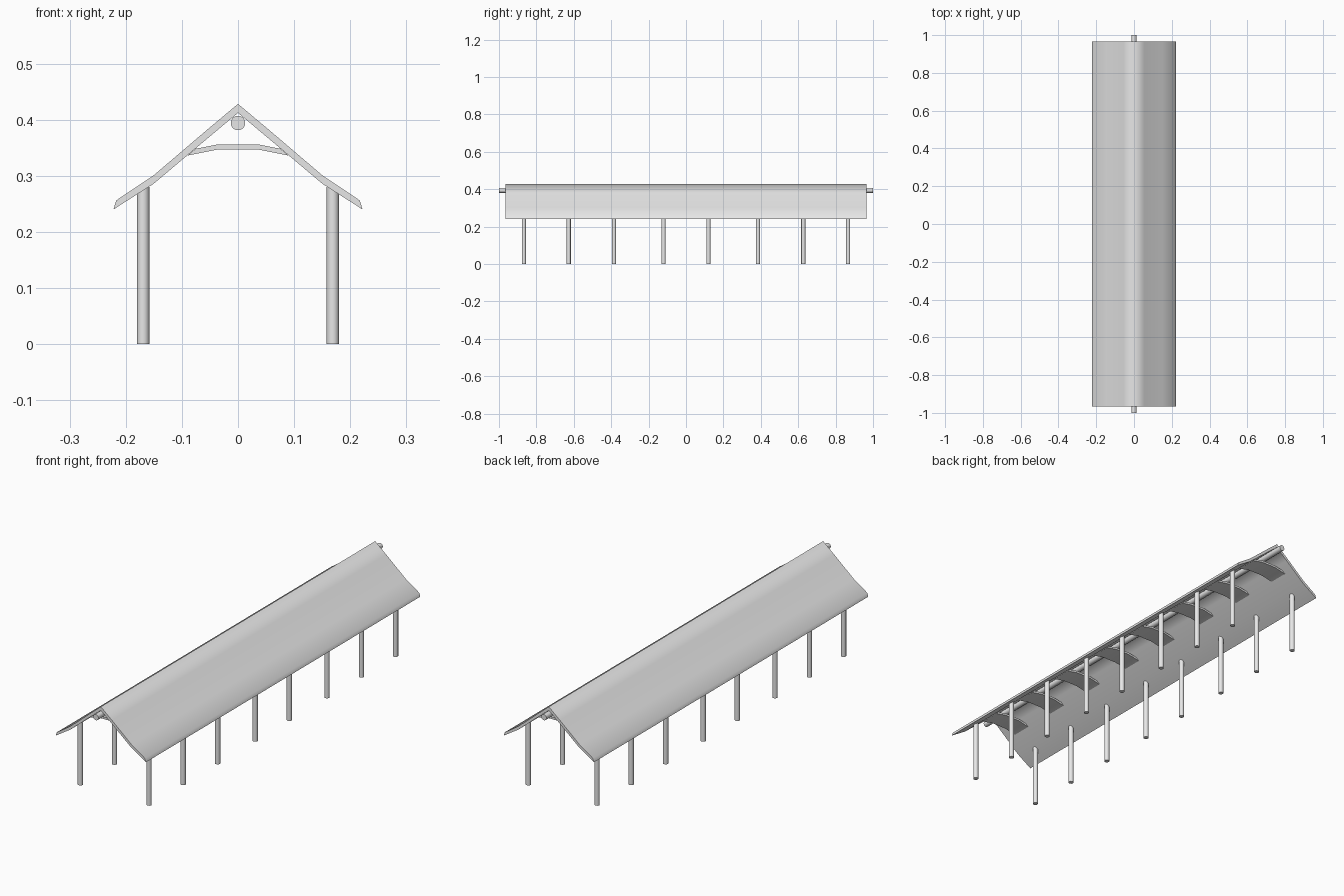
import bpy, bmesh, math
from mathutils import Matrix

cube = bpy.data.objects.get("Cube")
if cube:
    bpy.data.objects.remove(cube, do_unlink=True)

grey = bpy.data.materials.new("light_grey")
grey.use_nodes = True
grey.diffuse_color = (0.8, 0.8, 0.8, 1)
grey.node_tree.nodes["Principled BSDF"].inputs["Base Color"].default_value = (0.8, 0.8, 0.8, 1)


def finish(name, bm, angle):
    """Turn a bmesh into a smooth-shaded object."""
    bmesh.ops.recalc_face_normals(bm, faces=bm.faces)
    mesh = bpy.data.meshes.new(name)
    bm.to_mesh(mesh)
    bm.free()
    mesh.materials.append(grey)
    obj = bpy.data.objects.new(name, mesh)
    bpy.context.collection.objects.link(obj)
    bpy.ops.object.select_all(action="DESELECT")
    obj.select_set(True)
    bpy.context.view_layer.objects.active = obj
    bpy.ops.object.shade_smooth_by_angle(angle=math.radians(angle))
    return obj


def mirrored(half):
    """Full left-to-right line from the points of its +x half."""
    return [(-x, z) for x, z in reversed(half) if x > 0] + half


def strip(name, top, bottom, y, depth, angle):
    """Bent board: a top and a bottom line in xz, extruded along y."""
    top, bottom = mirrored(top), mirrored(bottom)
    bm = bmesh.new()
    rings = []
    for side in (-1, 1):
        rings.append([[bm.verts.new((x, y + side * depth / 2, z)) for x, z in line]
                      for line in (top, bottom)])
    (t0, b0), (t1, b1) = rings
    for i in range(len(top) - 1):
        j = i + 1
        for quad in ((t0[i], t0[j], t1[j], t1[i]), (b0[i], b0[j], b1[j], b1[i]),
                     (t0[i], t0[j], b0[j], b0[i]), (t1[i], t1[j], b1[j], b1[i])):
            bm.faces.new(quad)
    for k in (0, -1):
        bm.faces.new((t0[k], t1[k], b1[k], b0[k]))
    return finish(name, bm, angle)


def rod(name, radius, length, matrix):
    bm = bmesh.new()
    bmesh.ops.create_cone(bm, cap_ends=True, segments=16, radius1=radius,
                          radius2=radius, depth=length, matrix=matrix)
    return finish(name, bm, 40)


# Bent gable roof
strip("roof",
      [(0, 0.428), (0.055, 0.382), (0.15, 0.301), (0.217, 0.256)],
      [(0, 0.412), (0.055, 0.366), (0.15, 0.286), (0.222, 0.24)],
      0, 1.93, 82)

# Ridge pole poking out of both ends
rod("ridge_pole", 0.013, 2.0,
    Matrix.Translation((0, 0, 0.394)) @ Matrix.Rotation(math.pi / 2, 4, "X"))

# Posts in two rows, with an arched collar board over each pair
for y in (0.12, 0.385, 0.627, 0.867):
    for end, sy in (("front", -1), ("back", 1)):
        for side, sx in (("left", 1), ("right", -1)):
            rod(f"{end}_{side}_post", 0.011, 0.28,
                Matrix.Translation((sx * 0.169, sy * y, 0.14)))
        strip(f"{end}_collar_board",
              [(0.035, 0.356), (0.076, 0.348)],
              [(0.035, 0.347), (0.09, 0.336)],
              sy * y, 0.09, 40)
